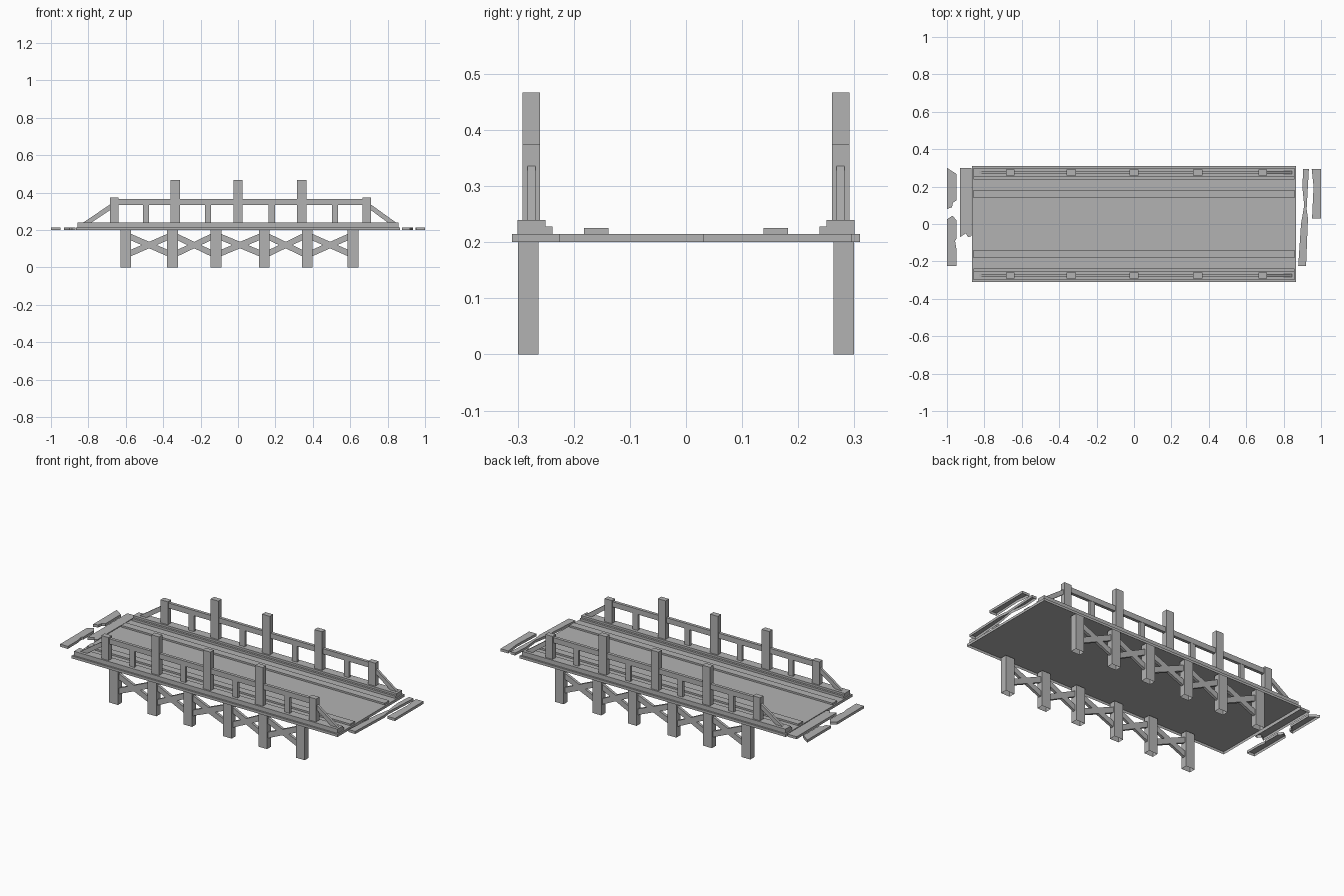
import bpy, bmesh

if "Cube" in bpy.data.objects:
    bpy.data.objects.remove(bpy.data.objects["Cube"], do_unlink=True)

grey = bpy.data.materials.new("plain_grey")
grey.use_nodes = True
tone = (0.45, 0.45, 0.45, 1)
grey.diffuse_color = tone
grey.node_tree.nodes["Principled BSDF"].inputs["Base Color"].default_value = tone


def prism(name, outline, low, high, plane="xy", open_base=False):
    """Extrude an outline along z (plane xy) or along y (plane xz)."""
    bm = bmesh.new()

    def place(p, d):
        return (p[0], p[1], d) if plane == "xy" else (p[0], d, p[1])

    base = bm.faces.new([bm.verts.new(place(p, low)) for p in outline])
    cap = bmesh.ops.extrude_face_region(bm, geom=[base], use_keep_orig=True)
    for v in cap["geom"]:
        if isinstance(v, bmesh.types.BMVert):
            v.co[2 if plane == "xy" else 1] = high
    bmesh.ops.recalc_face_normals(bm, faces=bm.faces)
    if open_base:
        bmesh.ops.delete(bm, geom=[base], context="FACES_ONLY")
    mesh = bpy.data.meshes.new(name)
    bm.to_mesh(mesh)
    bm.free()
    mesh.materials.append(grey)
    obj = bpy.data.objects.new(name, mesh)
    bpy.context.collection.objects.link(obj)
    return obj


def box(name, x, y, z, open_base=False):
    outline = [(x[0], y[0]), (x[1], y[0]), (x[1], y[1]), (x[0], y[1])]
    return prism(name, outline, z[0], z[1], open_base=open_base)


def around(c, width):
    return (c - width / 2, c + width / 2)


# Deck, open underneath
DECK, TOP, CURB = 0.2, 0.215, 0.24
box("deck", (-0.865, 0.865), (-0.31, 0.31), (DECK, TOP), True)

leg_x = [-0.6, -0.35, -0.118, 0.14, 0.37, 0.615]
for side, s in (("right", -1), ("left", 1)):
    rail_y = s * 0.2755
    length = (-0.857, 0.857)

    # Runners and curbs along the deck
    box(f"{side}_runner", length, around(s * 0.16, 0.043), (TOP, 0.225))
    box(f"{side}_curb_ledge", length, around(s * 0.244, 0.012), (TOP, 0.228))
    box(f"{side}_curb", length, around(s * 0.275, 0.05), (TOP, CURB))

    # Railing posts and handrail
    for x in (-0.335, 0, 0.34):
        box(f"{side}_tall_post", around(x, 0.05), around(rail_y, 0.031), (CURB, 0.467))
    for x in (-0.662, 0.688):
        box(f"{side}_end_post", around(x, 0.047), around(rail_y, 0.031), (CURB, 0.375))
    for x in (-0.492, -0.16, 0.18, 0.518):
        box(f"{side}_short_post", around(x, 0.033), around(rail_y, 0.015), (CURB, 0.337))
    box(f"{side}_handrail", (-0.645, 0.67), around(rail_y, 0.018), (0.335, 0.366))

    # Sloping braces at the railing ends
    for post, foot, step in ((-0.684, -0.828, 0.044), (0.71, 0.845, -0.044)):
        prism(f"{side}_railing_brace",
              [(foot, CURB), (foot + step, CURB), (post, 0.307), (post, 0.337)],
              *around(rail_y, 0.0145), plane="xz")

    # Legs and crossed bracing between them
    leg_y = s * 0.281
    for x in leg_x:
        box(f"{side}_leg", around(x, 0.057), around(leg_y, 0.037), (0, DECK + 0.01), True)
    for a, b in zip(leg_x, leg_x[1:]):
        a, b = a + 0.027, b - 0.027
        for p, q in ((a, b), (b, a)):
            prism(f"{side}_cross_brace",
                  [(p, 0.145), (q, 0.06), (q, 0.095), (p, 0.18)],
                  *around(leg_y, 0.016), plane="xz")

# Broken planks beyond both ends of the deck
planks = {
    "outer_plank_a": [(-1, 0.3), (-0.95, 0.268), (-0.95, 0.125), (-0.968, 0.115),
                      (-0.973, 0.09), (-1, 0.08)],
    "outer_plank_b": [(-1, 0.025), (-0.97, 0.045), (-0.95, 0.02), (-0.95, -0.08),
                      (-0.957, -0.09), (-0.95, -0.13), (-0.95, -0.225), (-1, -0.225)],
    "inner_plank_a": [(-0.93, 0.3), (-0.87, 0.3), (-0.87, -0.065), (-0.887, -0.07),
                      (-0.9, -0.05), (-0.93, -0.07)],
    "inner_plank_b": [(0.905, 0.295), (0.935, 0.295), (0.923, 0.08), (0.93, 0.03),
                      (0.92, -0.225), (0.878, -0.225), (0.893, 0), (0.91, 0.1), (0.9, 0.2)],
    "outer_plank_c": [(0.95, 0.295), (1, 0.295), (1, 0.03), (0.952, 0.03), (0.96, 0.2)],
}
for name, outline in planks.items():
    prism(name, outline, DECK, TOP, open_base=True)
